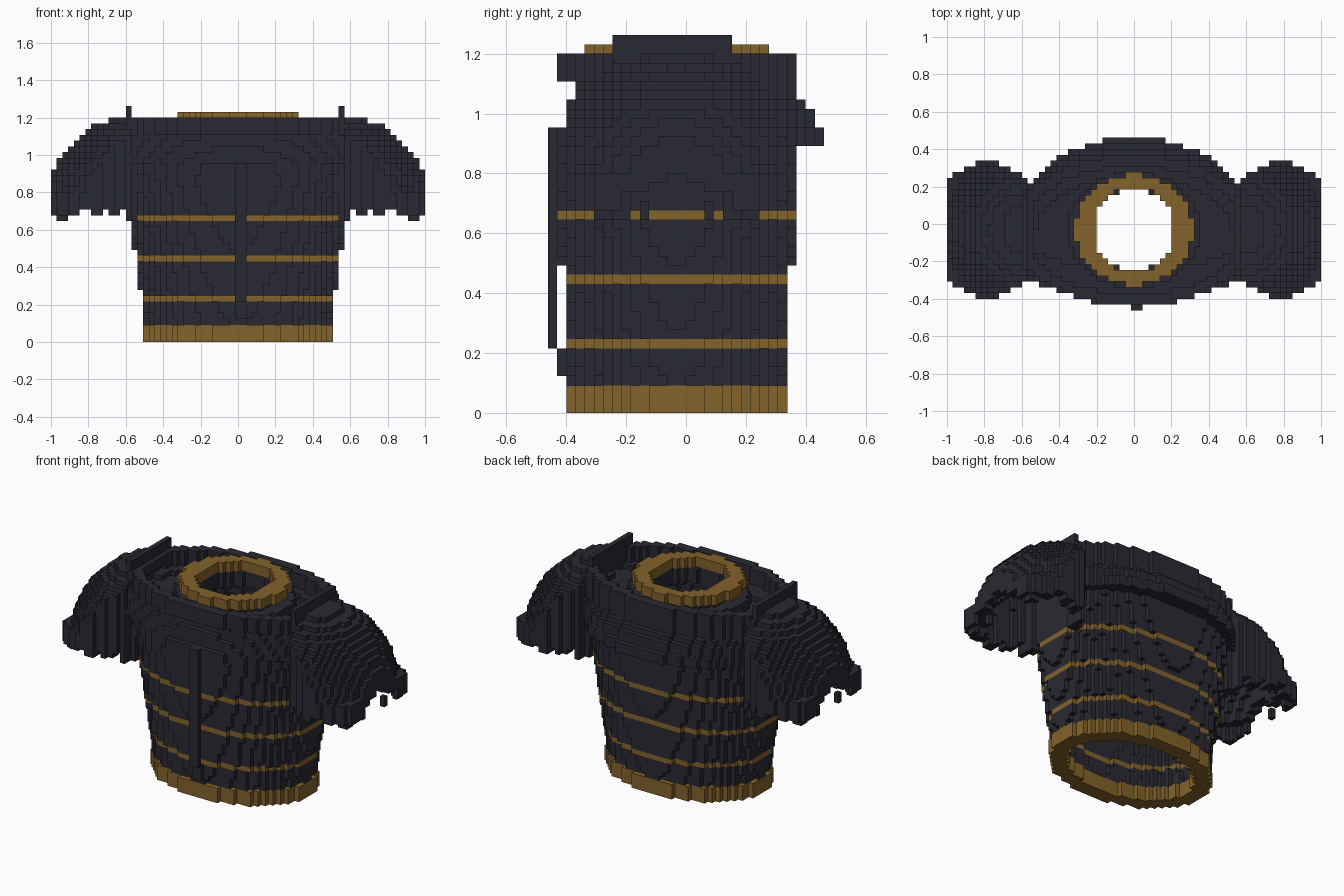
import bpy
from mathutils import Vector

cube = bpy.data.objects.get("Cube")
if cube:
    bpy.data.objects.remove(cube, do_unlink=True)

V = 2 / 65                     # block size
Y_MID = 14                     # block row boundary at the torso centre
X, Y, Z = range(-32, 33), range(30), range(41)


def material(name, rgb):
    m = bpy.data.materials.new(name)
    m.use_nodes = True
    m.diffuse_color = (*rgb, 1)
    m.node_tree.nodes["Principled BSDF"].inputs["Base Color"].default_value = (*rgb, 1)
    return m


DARK = material("dark slate", (0.022, 0.022, 0.032))
GOLD = material("antique gold", (0.225, 0.123, 0.023))


def oval(i, dy, rx, ry):
    return (i / rx) ** 2 + (dy / ry) ** 2 < 1


def body_size(k):
    """Front width and depth, then back width and depth of a torso layer, in blocks."""
    if k < 3:
        return 16.5, 12, 16.5, 12
    rx = min(16.1 + 0.155 * (k - 3), 21)
    depth = min(11.55 + 0.077 * (k - 3), 13.4)
    if k < 29:
        return rx, depth, rx, depth
    back = 16 if k < 31 else 15 if k < 33 else 14 if k < 34 else 13
    if 31 <= k < 36:           # the chest slopes in below the neckline rim
        return 25, 12.9 - 0.4 * (k - 30), 21, back
    return 21, min(depth, 13.2), 21, back


def in_body(i, j, k, inset=0):
    front_rx, front, back_rx, back = body_size(k)
    dy = j + 0.5 - Y_MID
    if abs(i) > 18:
        return False
    if dy < 0:
        return oval(i, dy, front_rx - inset, front - inset)
    return oval(i, dy, back_rx - inset, back - inset)


def in_wall(i, j, k):
    thickness = 3 if k < 3 else 4 if 28 <= k < 36 else 2
    return k < 39 and in_body(i, j, k) and not in_body(i, j, k, thickness)


def is_hem(i, j, k):
    return k < 3 and in_wall(i, j, k)


def is_trim(i, j, k):
    return k in (7, 14, 21) and in_wall(i, j, k)


def is_torso(i, j, k):
    return k >= 3 and k not in (7, 14, 21) and in_wall(i, j, k)


# Sunken floor that rises in steps from the wall to the neck opening
def is_neck_floor(i, j, k):
    dy = j + 0.5 - Y_MID
    if not 33 <= k < 38 or not in_body(i, j, k, 1) or oval(i, dy, 6.9, 7.2):
        return False
    step = 37 if oval(i, dy, 9, 8.5) else 36 if oval(i, dy, 11.5, 10) else 34
    return step - 2 <= k <= step


def is_collar(i, j, k):
    dy = j + 0.5 - Y_MID
    return 38 <= k < 40 and oval(i, dy, 10.35, 9.65) and not oval(i, dy, 7, 7.3)


def is_front_ridge(i, j, k):
    return i in (0, 1) and ((j == 0 and 7 <= k < 31) or (j == 1 and 4 <= k < 7))


def in_dome(x, dy, z, scale, inset):
    """A dome centred at the shoulder joint, on a low oval base further out."""
    if ((x - 0.79) / 0.30) ** 2 + (dy / 0.36) ** 2 >= scale ** 2:
        return False
    dome = (((x - 0.56) / (0.47 - inset)) ** 2 + (dy / (0.45 - inset)) ** 2
            + ((z - 0.70) / (0.51 - inset)) ** 2)
    return z < 0.79 - inset or dome < 1


def is_pauldron(i, j, k):
    a = abs(i)
    if a < 18:
        return False
    x, dy, z = a * V, (j + 0.5 - Y_MID) * V, (k + 0.5) * V
    if a == 31 and k in (21, 22) and j in (10, 17):
        return True
    tooth = k == 21 and a in (18, 19, 30, 31) and 0.15 < abs(dy) < 0.28
    if k < 22 and not tooth:
        return False
    if k == 22 and a in (20, 23, 26, 27):
        return False
    arch = x > 0.85 and (dy / 0.12) ** 2 + ((z - 0.65) / 0.14) ** 2 < 1
    return not arch and in_dome(x, dy, z, 1, 0) and not in_dome(x, dy, z, 0.82, 0.065)


def is_shoulder_fin(i, j, k):
    return i in (-19, 18) and 7 <= j < 20 and 36 <= k < 41


def cells(rule, side=0):
    return {(i, j, k) for i in X if side == 0 or i * side > 0
            for j in Y for k in Z if rule(i, j, k)}


parts = [
    ("hem", cells(is_hem), GOLD),
    ("trim_bands", cells(is_trim), GOLD),
    ("torso", cells(is_torso), DARK),
    ("neck_floor", cells(is_neck_floor), DARK),
    ("collar", cells(is_collar), GOLD),
    ("front_ridge", cells(is_front_ridge), DARK),
]
for side, label in ((1, "left"), (-1, "right")):
    parts.append((label + "_pauldron", cells(is_pauldron, side), DARK))
    parts.append((label + "_shoulder_fin", cells(is_shoulder_fin, side), DARK))

filled = set().union(*(p[1] for p in parts))
AXES = [Vector(a) for a in ((1, 0, 0), (0, 1, 0), (0, 0, 1))]


def build(name, blocks, mat):
    """Make one mesh from the exposed sides of a set of blocks."""
    verts, faces = {}, []
    for c in sorted(blocks):
        mid = Vector(c) + Vector((0, 0.5, 0.5))
        for a in range(3):
            for s in (1, -1):
                n = AXES[a] * s
                if tuple(int(q) for q in Vector(c) + n) in filled:
                    continue
                p, q = AXES[(a + 1) % 3] * s / 2, AXES[(a + 2) % 3] / 2
                centre = mid + n / 2
                ring = (centre - p - q, centre + p - q, centre + p + q, centre - p + q)
                faces.append([verts.setdefault(tuple(r), len(verts)) for r in ring])
    mesh = bpy.data.meshes.new(name)
    mesh.from_pydata([(x * V, (y - 15) * V, z * V) for x, y, z in verts], [], faces)
    mesh.materials.append(mat)
    bpy.context.collection.objects.link(bpy.data.objects.new(name, mesh))


done = set()
for name, blocks, mat in parts:
    build(name, blocks - done, mat)
    done |= blocks
